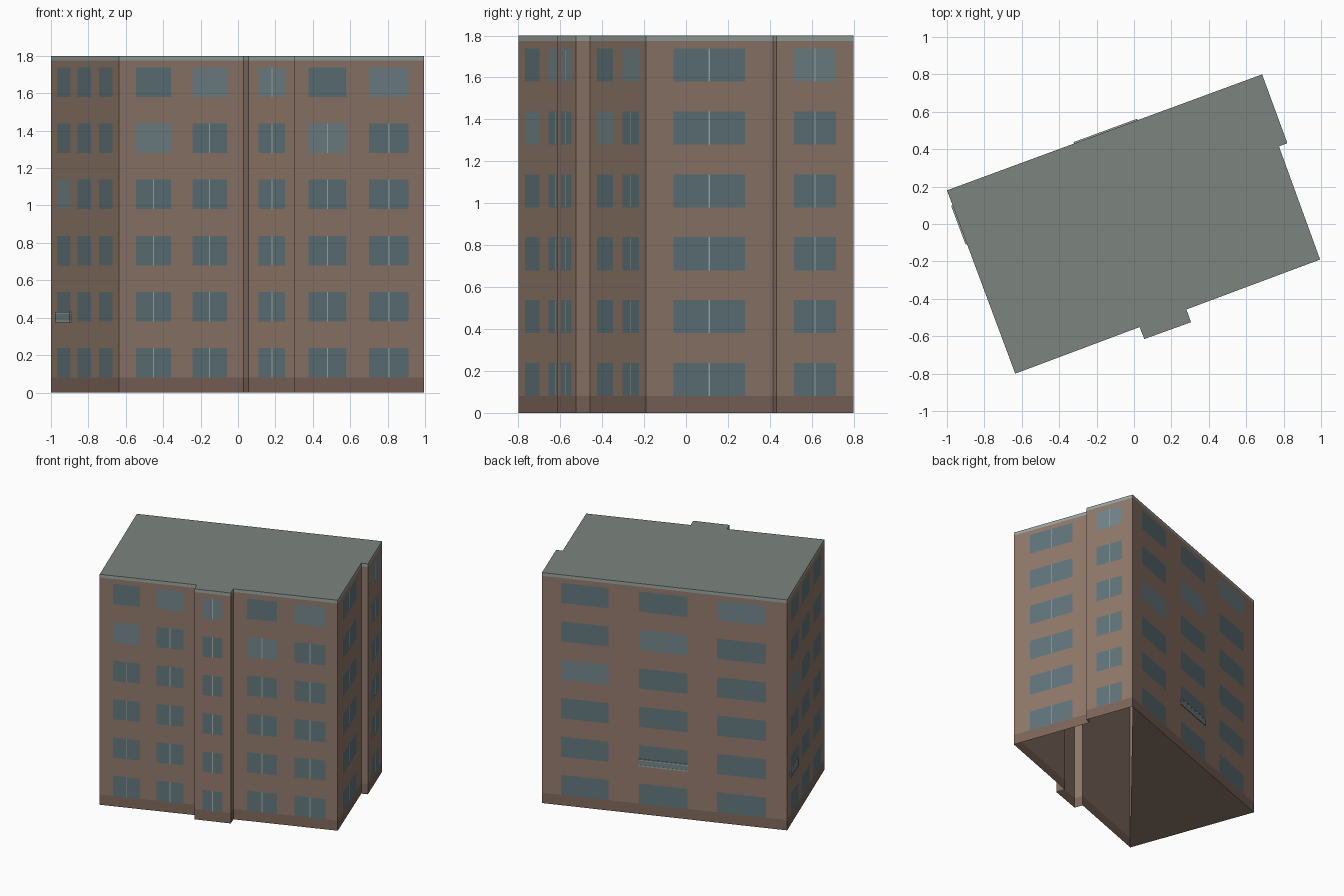
import bpy
from mathutils import Vector

if "Cube" in bpy.data.objects:
    bpy.data.objects.remove(bpy.data.objects["Cube"])


def material(name, rgb):
    m = bpy.data.materials.new(name)
    m.diffuse_color = (*rgb, 1)
    m.use_nodes = True
    m.node_tree.nodes["Principled BSDF"].inputs["Base Color"].default_value = m.diffuse_color
    return m


BRICK = material("brick", (0.285, 0.195, 0.148))
PLINTH = material("plinth", (0.21, 0.135, 0.105))
ROOF = material("roof_grey", (0.20, 0.23, 0.21))
TRIM = material("trim", (0.32, 0.37, 0.34))
GLASS = material("glass", (0.12, 0.18, 0.20))
GLASS_LIGHT = material("glass_light", (0.17, 0.235, 0.25))
FRAME = material("frame", (0.38, 0.42, 0.41))


def mesh_object(name, quads, mat):
    """quads: list of faces, each a list of points"""
    verts, faces = [], []
    for q in quads:
        faces.append(list(range(len(verts), len(verts) + len(q))))
        verts += [tuple(p) for p in q]
    me = bpy.data.meshes.new(name)
    me.from_pydata(verts, [], faces)
    me.materials.append(mat)
    ob = bpy.data.objects.new(name, me)
    bpy.context.collection.objects.link(ob)
    return ob


# Footprint, counter-clockwise: back-left corner, front, stair bay, right, step
A, B, C, D, E, F, G, H, I, J = OUTLINE = [Vector(p) for p in (
    (-1.0, 0.18), (-0.635, -0.80), (0.03, -0.551), (0.055, -0.615),
    (0.305, -0.525), (0.28, -0.457), (0.995, -0.19), (0.775, 0.415),
    (0.82, 0.432), (0.685, 0.80))]


def wall_band(name, z0, z1, mat):
    quads = []
    for i, p in enumerate(OUTLINE):
        q = OUTLINE[(i + 1) % len(OUTLINE)]
        quads.append([(*p, z0), (*q, z0), (*q, z1), (*p, z1)])
    return mesh_object(name, quads, mat)


# Wall bands, flat roof, and the partly open underside
wall_band("plinth", 0, 0.08, PLINTH)
wall_band("walls", 0.08, 1.775, BRICK)
wall_band("roof_edge", 1.775, 1.8, TRIM)
mesh_object("roof", [[(*p, 1.8) for p in OUTLINE]], ROOF)
mesh_object("underside", [[(*p, 0) for p in (B, A, J)]], BRICK)


def panel(p, q, a, b, z0, z1, off):
    """Quad on wall p-q between fractions a and b, pushed outwards"""
    d = (q - p).normalized()
    n = Vector((d.y, -d.x)) * off
    s, e = p.lerp(q, a) + n, p.lerp(q, b) + n
    return [(*s, z0), (*e, z0), (*e, z1), (*s, z1)]


dark, light, mullions = [], [], []


def windows(p, q, axis, spans, pale=(), split=True, plain=()):
    """Six storeys of windows; spans are read along world axis 0=x, 1=y"""
    for c, span in enumerate(spans):
        a, b = ((v - p[axis]) / (q[axis] - p[axis]) for v in span)
        m, w = (a + b) / 2, 0.003 / (q - p).length
        for k in range(6):
            z0, z1 = 0.08 + 0.3 * k, 0.238 + 0.3 * k
            (light if (c, k) in pale else dark).append(
                panel(p, q, a, b, z0, z1, 0.002))
            if split and (c, k) not in plain:
                mullions.append(panel(p, q, m - w, m + w, z0, z1, 0.003))


# Front wall, stair bay, right walls, back wall, left wall
windows(B, G, 0, [(-0.545, -0.36), (-0.245, -0.06), (0.375, 0.58), (0.70, 0.91)],
        pale={(0, 4), (1, 5), (2, 4), (3, 5)},
        plain={(0, 5), (0, 4), (1, 5), (2, 5), (3, 5)})
windows(D, E, 0, [(0.11, 0.25)], pale={(0, 5)})
windows(G, H, 1, [(-0.06, 0.28)])
windows(I, J, 1, [(0.515, 0.715)], pale={(0, 5)})
windows(J, A, 0, [(0.555, 0.227), (0.016, -0.315), (-0.52, -0.855)],
        pale={(0, 3), (1, 4), (2, 5)}, split=False)
windows(A, B, 0, [(-0.967, -0.893), (-0.857, -0.783), (-0.742, -0.668)],
        pale={(0, 3)}, split=False)
mesh_object("windows", dark, GLASS)
mesh_object("pale_windows", light, GLASS_LIGHT)
mesh_object("window_mullions", mullions, FRAME)


def slab(name, p, q, a, b, z0, z1, depth, mat):
    inner = panel(p, q, a, b, z0, z1, 0)
    outer = panel(p, q, a, b, z0, z1, depth)
    quads = [outer, inner[::-1]]
    for i in range(4):
        j = (i + 1) % 4
        quads.append([inner[i], inner[j], outer[j], outer[i]])
    return mesh_object(name, quads, mat)


# Shallow balcony railings on the second storey
for name, p, q, x0, x1 in (("left_railing", A, B, -0.97, -0.893),
                           ("back_railing", J, A, 0.02, -0.32)):
    a, b = ((x - p.x) / (q.x - p.x) for x in (x0, x1))
    slab(name, p, q, a, b, 0.385, 0.42, 0.007, GLASS_LIGHT)
    slab(name + "_top", p, q, a, b, 0.42, 0.43, 0.008, TRIM)
    slab(name + "_base", p, q, a, b, 0.375, 0.385, 0.008, TRIM)
